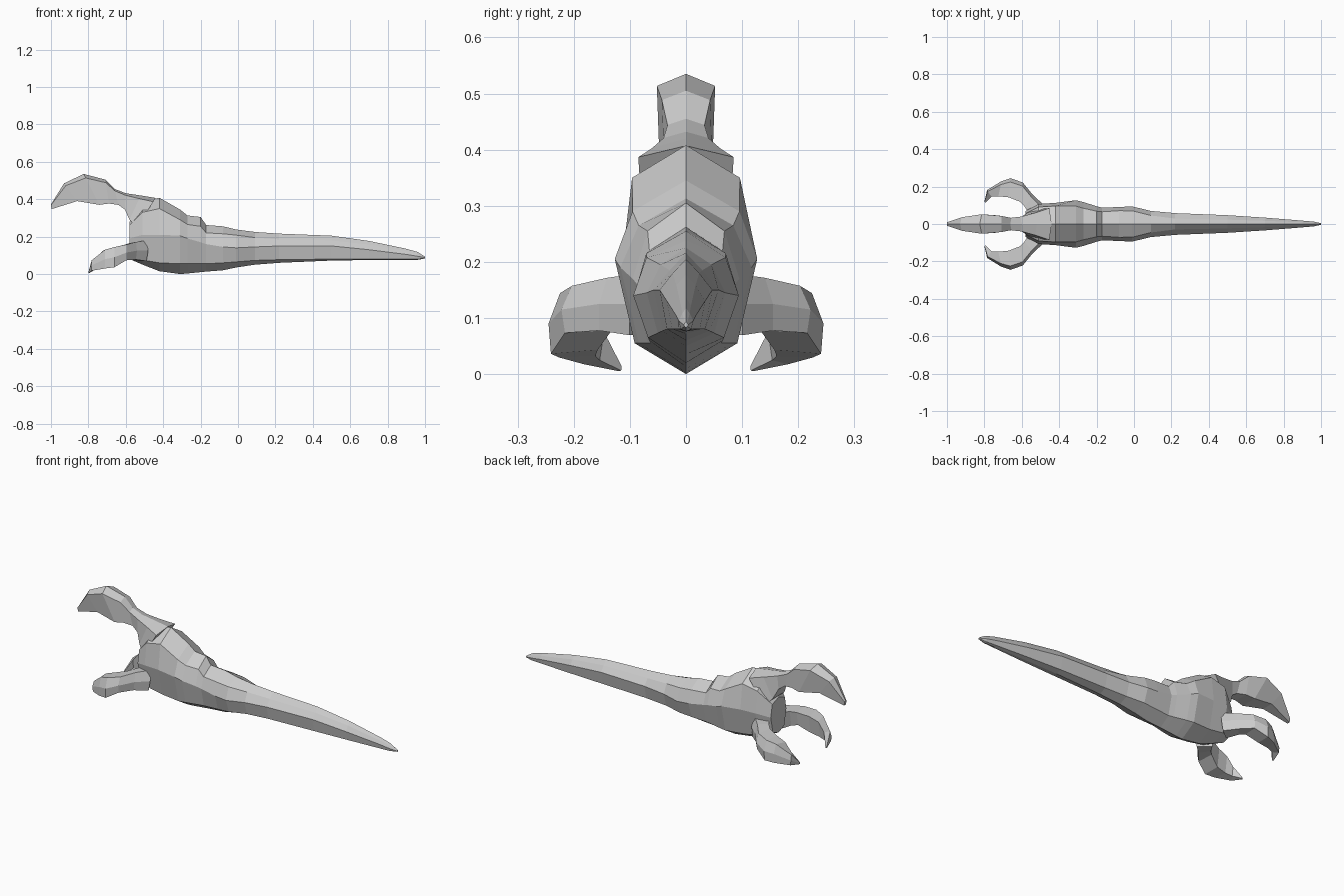
import bpy, bmesh
from mathutils import Vector


def loft(name, rings):
    """Skin a list of equal-length rings into a closed flat-shaded object."""
    bm = bmesh.new()
    vs = [[bm.verts.new(p) for p in ring] for ring in rings]
    n = len(vs[0])
    for a, b in zip(vs, vs[1:]):
        for i in range(n):
            j = (i + 1) % n
            bm.faces.new((a[i], a[j], b[j], b[i]))
    bm.faces.new(vs[0])
    bm.faces.new(vs[-1])
    bmesh.ops.recalc_face_normals(bm, faces=bm.faces)
    me = bpy.data.meshes.new(name)
    bm.to_mesh(me)
    bm.free()
    ob = bpy.data.objects.new(name, me)
    bpy.context.collection.objects.link(ob)
    return ob


def body_ring(x, top, shoulder, mid, low, bottom, w, ratio):
    """Eight-sided ridge-topped, keel-bottomed section."""
    half = [(ratio * w, shoulder), (w, mid), (0.72 * w, low)]
    pts = [(0, top)] + half + [(0, bottom)] + [(-y, z) for y, z in reversed(half)]
    return [(x, y, z) for y, z in pts]


def claw_ring(outer, inner, hw, side):
    """Ridged section between outer and inner curve of a claw."""
    o, i, s = Vector(outer), Vector(inner), Vector(side) * hw
    edge = o.lerp(i, 0.13)
    return [o, edge + s, i + s * 0.9, i - s * 0.9, edge - s]


# Body and long tapering tail: x, ridge, shoulder, mid, low, keel, half width, shoulder ratio
body = [
    (-0.58, 0.28, 0.26, 0.19, 0.10, 0.08, 0.07, 0.8),
    (-0.51, 0.39, 0.33, 0.21, 0.075, 0.05, 0.107, 0.85),
    (-0.42, 0.408, 0.35, 0.21, 0.06, 0.015, 0.113, 0.85),
    (-0.31, 0.345, 0.29, 0.205, 0.055, 0.0, 0.127, 0.75),
    (-0.27, 0.313, 0.265, 0.19, 0.055, 0.003, 0.117, 0.72),
    (-0.20, 0.305, 0.255, 0.17, 0.055, 0.01, 0.095, 0.72),
    (-0.17, 0.262, 0.22, 0.16, 0.055, 0.013, 0.087, 0.75),
    (-0.08, 0.255, 0.215, 0.145, 0.06, 0.02, 0.091, 0.78),
    (-0.01, 0.238, 0.208, 0.14, 0.065, 0.035, 0.094, 0.75),
    (0.09, 0.225, 0.195, 0.145, 0.073, 0.05, 0.07, 0.65),
    (0.22, 0.216, 0.185, 0.15, 0.077, 0.06, 0.058, 0.5),
    (0.50, 0.205, 0.18, 0.15, 0.08, 0.072, 0.047, 0.5),
    (0.70, 0.177, 0.158, 0.13, 0.08, 0.075, 0.034, 0.5),
    (0.90, 0.135, 0.122, 0.105, 0.08, 0.076, 0.018, 0.5),
    (0.96, 0.118, 0.108, 0.095, 0.08, 0.076, 0.013, 0.5),
    (1.00, 0.093, 0.091, 0.088, 0.085, 0.083, 0.004, 0.5),
]
loft("body", [body_ring(*s) for s in body])

# Upper claw: outer x, z, inner x, z, half width
upper = [
    (-0.44, 0.407, -0.54, 0.25, 0.085),
    (-0.52, 0.42, -0.58, 0.29, 0.06),
    (-0.60, 0.432, -0.605, 0.345, 0.04),
    (-0.66, 0.455, -0.64, 0.37, 0.033),
    (-0.71, 0.505, -0.69, 0.377, 0.043),
    (-0.825, 0.535, -0.74, 0.37, 0.052),
    (-0.93, 0.485, -0.86, 0.39, 0.036),
    (-1.00, 0.372, -0.997, 0.347, 0.009),
]
loft("upper_claw", [claw_ring((a, 0, b), (c, 0, d), w, (0, 1, 0))
                    for a, b, c, d, w in upper])

# Pair of lower claws: outer point, inner point, half width
lower = [
    ((-0.48, 0.10, 0.125), (-0.55, 0.045, 0.12), 0.055),
    ((-0.54, 0.155, 0.125), (-0.585, 0.10, 0.122), 0.047),
    ((-0.595, 0.222, 0.115), (-0.61, 0.125, 0.118), 0.042),
    ((-0.66, 0.245, 0.09), (-0.67, 0.15, 0.092), 0.054),
    ((-0.71, 0.228, 0.08), (-0.725, 0.155, 0.077), 0.05),
    ((-0.785, 0.182, 0.045), (-0.762, 0.15, 0.05), 0.028),
    ((-0.80, 0.12, 0.009), (-0.793, 0.115, 0.01), 0.004),
]
for label, s in (("left", 1), ("right", -1)):
    flip = Vector((1, s, 1))
    loft("lower_claw_" + label, [claw_ring(Vector(o) * flip, Vector(i) * flip, w, (0, -0.15 * s, 1))
                                 for o, i, w in lower])
